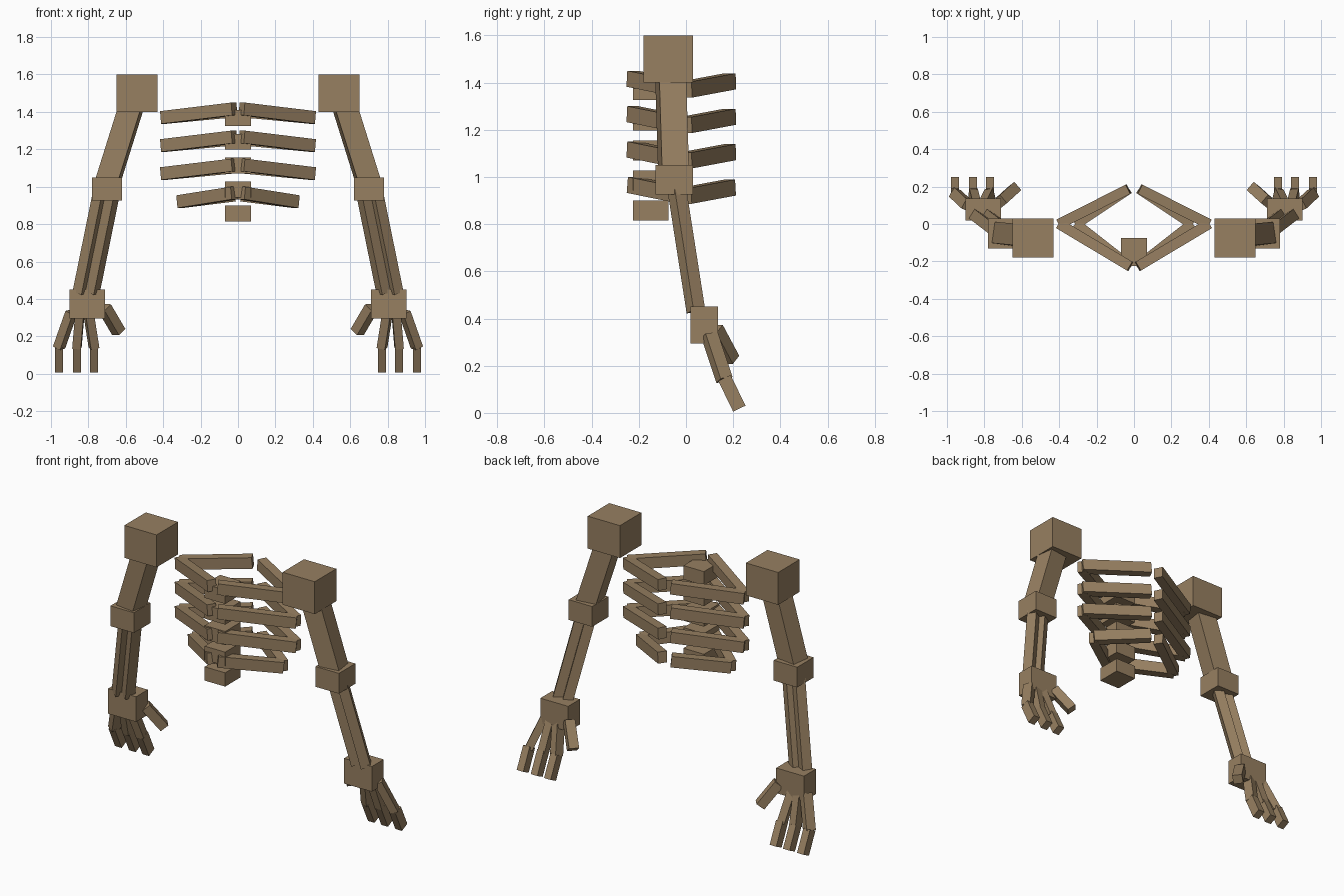
import bpy, bmesh, math
from mathutils import Vector, Matrix

if "Cube" in bpy.data.objects:
    bpy.data.objects.remove(bpy.data.objects["Cube"])

bone = bpy.data.materials.new("bone_brown")
bone.diffuse_color = (0.31, 0.215, 0.12, 1)
bone.use_nodes = True
bone.node_tree.nodes["Principled BSDF"].inputs["Base Color"].default_value = bone.diffuse_color


def make(name, matrix, mirror=True):
    """Unit cube shaped by a matrix, optionally mirrored to the other side."""
    bm = bmesh.new()
    bmesh.ops.create_cube(bm, size=1, matrix=matrix)
    bmesh.ops.recalc_face_normals(bm, faces=bm.faces)
    me = bpy.data.meshes.new(name)
    bm.to_mesh(me)
    bm.free()
    me.materials.append(bone)
    ob = bpy.data.objects.new(name, me)
    bpy.context.collection.objects.link(ob)
    if mirror:
        mod = ob.modifiers.new("other_side", 'MIRROR')
        mod.use_mirror_merge = False
    return ob


def block(name, lo, hi, mirror=True):
    lo, hi = Vector(lo), Vector(hi)
    size = Matrix.Diagonal((*(hi - lo), 1))
    return make(name, Matrix.Translation((lo + hi) / 2) @ size, mirror)


def bar(name, a, b, width, depth, ref):
    """Box running from a to b; its width lies along ref."""
    a, b, ref = Vector(a), Vector(b), Vector(ref)
    d = (b - a).normalized()
    u = (ref - ref.dot(d) * d).normalized()
    v = d.cross(u)
    rot = Matrix((u, v, d)).transposed().to_4x4()
    size = Matrix.Diagonal((width, depth, (b - a).length, 1))
    return make(name, Matrix.Translation((a + b) / 2) @ rot @ size)


def yaw(deg):
    return (math.cos(math.radians(deg)), math.sin(math.radians(deg)), 0)


# Spine
for i in range(5):
    z = 0.815 + 0.1275 * i
    block(f"vertebra_{i + 1}", (-0.07, -0.225, z), (0.07, -0.075, z + 0.085), False)

# Ribs: two bars meeting at the side, the lowest pair is shorter
UP = (0, 0, 1)
for i, reach in enumerate((0.40, 0.40, 0.40, 0.31)):
    z = 1.37 - 0.15 * i
    bar(f"front_rib_{i + 1}", (0.02, -0.227, z + 0.046), (reach, 0, z), 0.068, 0.055, UP)
    bar(f"back_rib_{i + 1}", (reach, 0, z), (0.03, 0.187, z + 0.035), 0.068, 0.055, UP)

# Arm
block("shoulder", (0.43, -0.18, 1.40), (0.65, 0.03, 1.60))
bar("upper_arm", (0.57, -0.065, 1.43), (0.705, -0.052, 1.0), 0.12, 0.115, yaw(8))
block("elbow", (0.62, -0.13, 0.925), (0.78, 0.03, 1.05))
for name, off in (("inner_forearm", -0.033), ("outer_forearm", 0.033)):
    bar(name, (0.697 + off, -0.047, 1.0), (0.813 + off, 0.042, 0.43), 0.058, 0.058, yaw(32))

# Hand
block("palm", (0.71, 0.02, 0.295), (0.90, 0.135, 0.45))
for i, (top, tip) in enumerate(((0.80, 0.77), (0.845, 0.861), (0.89, 0.957))):
    turn = (-15, 6, 28)[i]
    bar(f"finger_base_{i + 1}", (top, 0.10, 0.33), (tip, 0.163, 0.14), 0.046, 0.058, yaw(turn))
    bar(f"finger_tip_{i + 1}", (tip, 0.163, 0.148), (tip, 0.226, 0.018), 0.045, 0.058, (1, 0, 0))
bar("thumb", (0.715, 0.12, 0.355), (0.638, 0.19, 0.224), 0.055, 0.058, yaw(-40))
